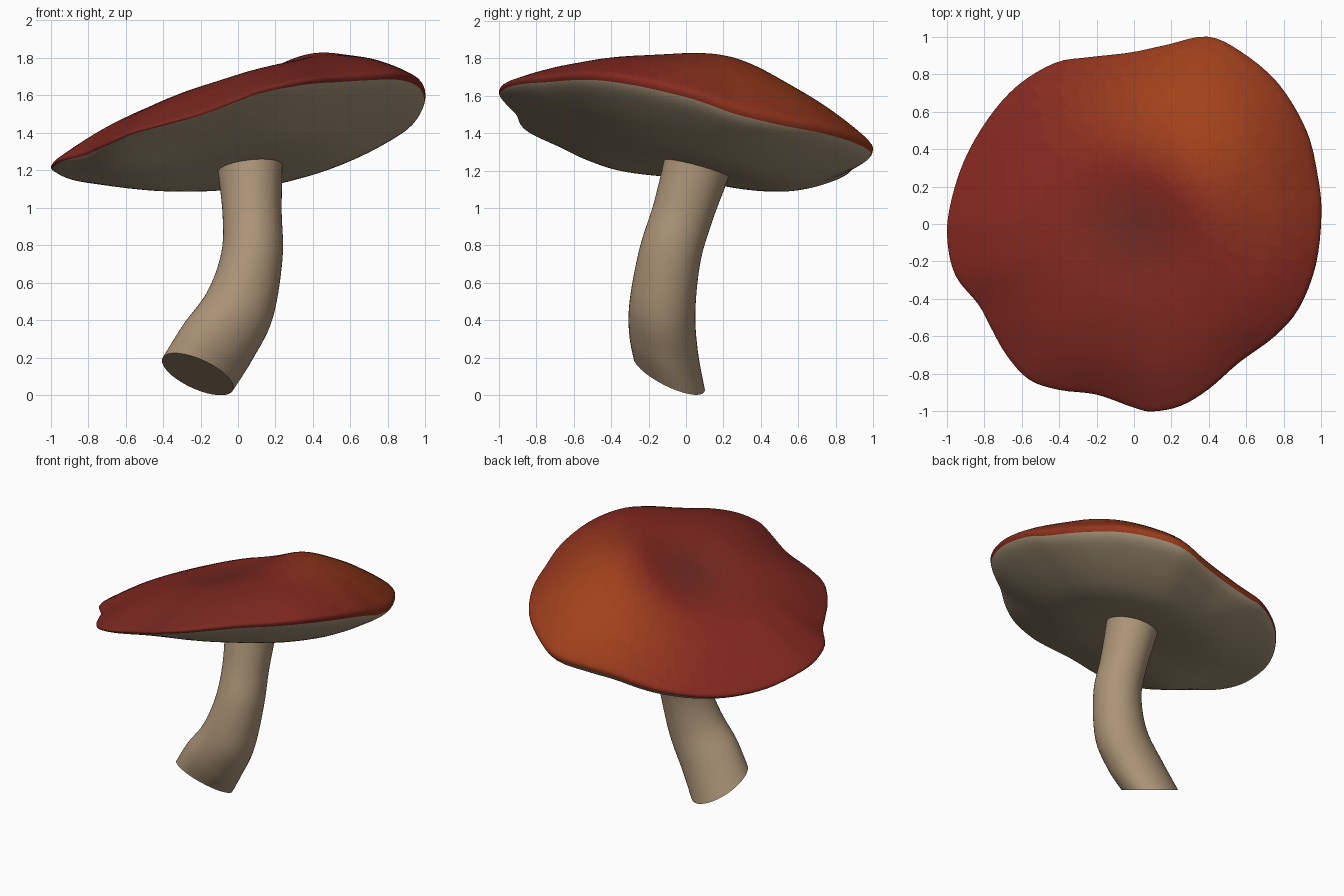
import bpy, math

if "Cube" in bpy.data.objects:
    bpy.data.objects.remove(bpy.data.objects["Cube"])


def spline(pts, n, closed=False):
    """Catmull-Rom through points of any dimension, n steps per span."""
    out, m = [], len(pts)
    get = (lambda i: pts[i % m]) if closed else (lambda i: pts[min(max(i, 0), m - 1)])
    for i in range(m if closed else m - 1):
        a, b, c, d = (get(i + k) for k in (-1, 0, 1, 2))
        for s in range(n):
            t = s / n
            out.append([0.5 * (2 * q + (r - p) * t + (2 * p - 5 * q + 4 * r - u) * t * t
                               + (3 * q - p - 3 * r + u) * t ** 3)
                        for p, q, r, u in zip(a, b, c, d)])
    if not closed:
        out.append(list(pts[-1]))
    return out


def material(name, rgb):
    mat = bpy.data.materials.new(name)
    mat.diffuse_color = (*rgb, 1)
    mat.use_nodes = True
    mat.node_tree.nodes["Principled BSDF"].inputs["Base Color"].default_value = mat.diffuse_color
    return mat


def loft(name, rings, mats, pick=lambda ring, c: 0):
    """Skin equal-sized rings, closing both ends with a face."""
    n = len(rings[0])
    verts = [v for r in rings for v in r]
    faces, slots = [], []
    for k in range(len(rings) - 1):
        for i in range(n):
            j = (i + 1) % n
            f = (k * n + i, k * n + j, (k + 1) * n + j, (k + 1) * n + i)
            faces.append(f)
            slots.append(pick(k, [sum(verts[v][a] for v in f) / 4 for a in range(3)]))
    faces += [tuple(reversed(range(n))), tuple(range(len(verts) - n, len(verts)))]
    slots += [slots[0], slots[-1]]
    me = bpy.data.meshes.new(name)
    me.from_pydata(verts, [], faces)
    for m in mats:
        me.materials.append(m)
    me.polygons.foreach_set("material_index", slots)
    ob = bpy.data.objects.new(name, me)
    bpy.context.collection.objects.link(ob)
    bpy.ops.object.select_all(action='DESELECT')
    ob.select_set(True)
    bpy.context.view_layer.objects.active = ob
    bpy.ops.object.shade_smooth_by_angle(angle=math.radians(40))
    return ob


def bell(x, y, cx, cy, w):
    return math.exp(-((x - cx) ** 2 + (y - cy) ** 2) / w)


# Cap: wavy rim (x, y, offset from the tilted plane), swept through a profile
def plane(x, y):
    return 1.425 + 0.21 * x - 0.19 * y


rim = spline([
    (1, .05, -.02), (.98, .26, -.05), (.92, .5, -.05), (.77, .75, -.02), (.57, .92, 0),
    (.39, 1, 0), (.17, .955, 0), (-.02, .915, .01), (-.24, .89, .02), (-.42, .86, .04),
    (-.62, .74, .03), (-.78, .56, .01), (-.91, .33, 0), (-.985, .08, 0), (-.995, -.1, -.01),
    (-.95, -.28, -.02), (-.83, -.43, -.04), (-.76, -.56, -.05), (-.68, -.7, -.06),
    (-.56, -.83, -.06), (-.4, -.885, -.06), (-.2, -.91, -.05), (0, -.98, -.03),
    (.1, -1, -.015), (.25, -.97, -.005), (.4, -.88, .005), (.56, -.74, .01),
    (.75, -.6, .01), (.88, -.45, .01), (.97, -.22, 0)], 4, True)

under = [(.004, -.2), (.25, -.21), (.45, -.207), (.6, -.185), (.75, -.138), (.87, -.09),
         (.95, -.053), (.988, -.025)]
top = [(1, 0), (.988, .022), (.95, .05), (.87, .1), (.75, .16), (.6, .208),
       (.45, .234), (.3, .23), (.15, .215), (.004, .21)]
STEP = 4
rings = []
for t, h in spline(under + top, STEP):
    ring = []
    for rx, ry, dz in rim:
        # The wavy outline fades to a circle towards the middle
        s, w = .97 / math.hypot(rx, ry), t ** 1.5
        x, y = (t * (c * s * (1 - w) + c * w) for c in (rx, ry))
        if h > 0:
            dh = h * (.98 + .25 * x + .24 * y) + .09 * bell(x, y, .33, .2, .11) * min(1, h / .15)
        else:
            dh = h * (1 + .42 * x + .3 * y) - .06 * bell(x, y, -.62, -.4, .08) * min(1, -h / .09)
        ring.append((x, y, plane(x, y) + dz * t ** 3 + dh))
    rings.append(ring)

# Cap colours: dark centre and front, red, orange at the back right
SHADES = 20
ramp = [(.12, .022, .016), (.23, .02, .014), (.36, .055, .01)]
mats = [material("underside", (.4, .31, .2))]
for i in range(SHADES):
    f = 2 * i / (SHADES - 1)
    a = min(int(f), 1)
    mats.append(material(f"cap_red_{i}", [p + (q - p) * (f - a) for p, q in zip(ramp[a], ramp[a + 1])]))


def cap_shade(k, c):
    if k < len(under) * STEP - 3:
        return 0
    x, y, _ = c
    f = .5 + .5 * bell(x, y, .3, .7, .3) + .15 * bell(x, y, .8, .2, .2)
    f -= .42 * bell(x, y, 0, .02, .09) + .2 * max(0, -y)
    return 1 + round(min(max(f, 0), 1) * (SHADES - 1))


loft("mushroom_cap", rings, mats, cap_shade)

# Stem: bent tube of tilted rings (centre x, y, z, radius, x slope, y slope)
sections = spline([
    (-.215, -.09, .113, .191, -.38, -.45), (-.11, -.12, .28, .185, -.48, -.32),
    (.01, -.125, .48, .175, -.4, -.2), (.075, -.085, .75, .163, -.1, -.22),
    (.075, -.015, .98, .158, .03, -.28), (.065, .055, 1.21, .172, .1, -.28),
    (.06, .1, 1.4, .18, .1, -.28)], 7)
N = 48
stem = []
for cx, cy, cz, r, p, q in sections:
    ring = []
    for i in range(N):
        u, v = r * math.cos(math.tau * i / N), r * math.sin(math.tau * i / N)
        ring.append((cx + u, cy + v, cz + p * u + q * v))
    stem.append(ring)
loft("mushroom_stem", stem, [material("stem_tan", (.42, .3, .19))])
